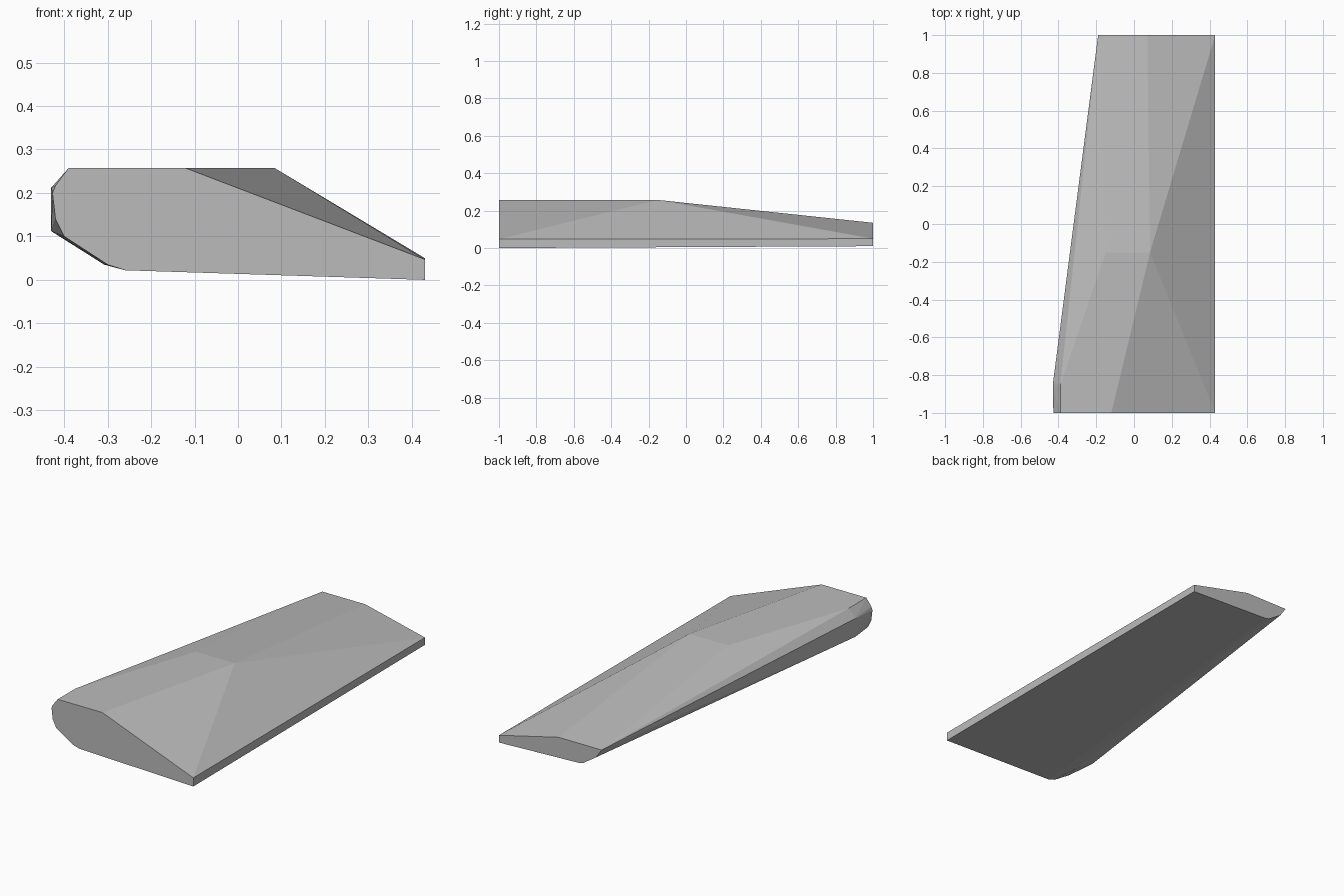
import bpy
import bmesh

cube = bpy.data.objects.get("Cube")
if cube:
    bpy.data.objects.remove(cube, do_unlink=True)

# One plain grey for the whole wing
grey = bpy.data.materials.new("mid_grey")
grey.use_nodes = True
colour = (0.5, 0.5, 0.5, 1)
grey.diffuse_color = colour
grey.node_tree.nodes["Principled BSDF"].inputs["Base Color"].default_value = colour

# Cross-sections along the span: y -> (x, z) profile points
sections = {
    # thick root with its rounded leading edge
    -1.0: [(0.43, 0.0), (0.43, 0.047), (-0.12, 0.257), (-0.39, 0.257),
           (-0.42, 0.217), (-0.427, 0.2), (-0.42, 0.14), (-0.4, 0.1),
           (-0.3, 0.035), (-0.26, 0.022)],
    # widest point of the leading edge
    -0.85: [(-0.39, 0.257), (-0.43, 0.212), (-0.43, 0.112), (-0.308, 0.035)],
    # crest where the top starts to fall away
    -0.15: [(0.085, 0.257), (-0.15, 0.257)],
    # thin tip
    1.0: [(0.43, 0.01), (0.43, 0.05), (0.07, 0.135), (-0.19, 0.135),
          (-0.155, 0.085), (-0.08, 0.035), (-0.05, 0.028)],
}

# Skin stretched over the sections
bm = bmesh.new()
for y, profile in sections.items():
    for x, z in profile:
        bm.verts.new((x, y, z))
hull = bmesh.ops.convex_hull(bm, input=bm.verts)
loose = [v for v in bm.verts if not v.link_faces]
bmesh.ops.delete(bm, geom=loose, context="VERTS")
bmesh.ops.dissolve_limit(bm, angle_limit=0.002, verts=bm.verts, edges=bm.edges)
bmesh.ops.recalc_face_normals(bm, faces=bm.faces)

mesh = bpy.data.meshes.new("wing_panel")
bm.to_mesh(mesh)
bm.free()
mesh.materials.append(grey)
wing = bpy.data.objects.new("wing_panel", mesh)
bpy.context.collection.objects.link(wing)
